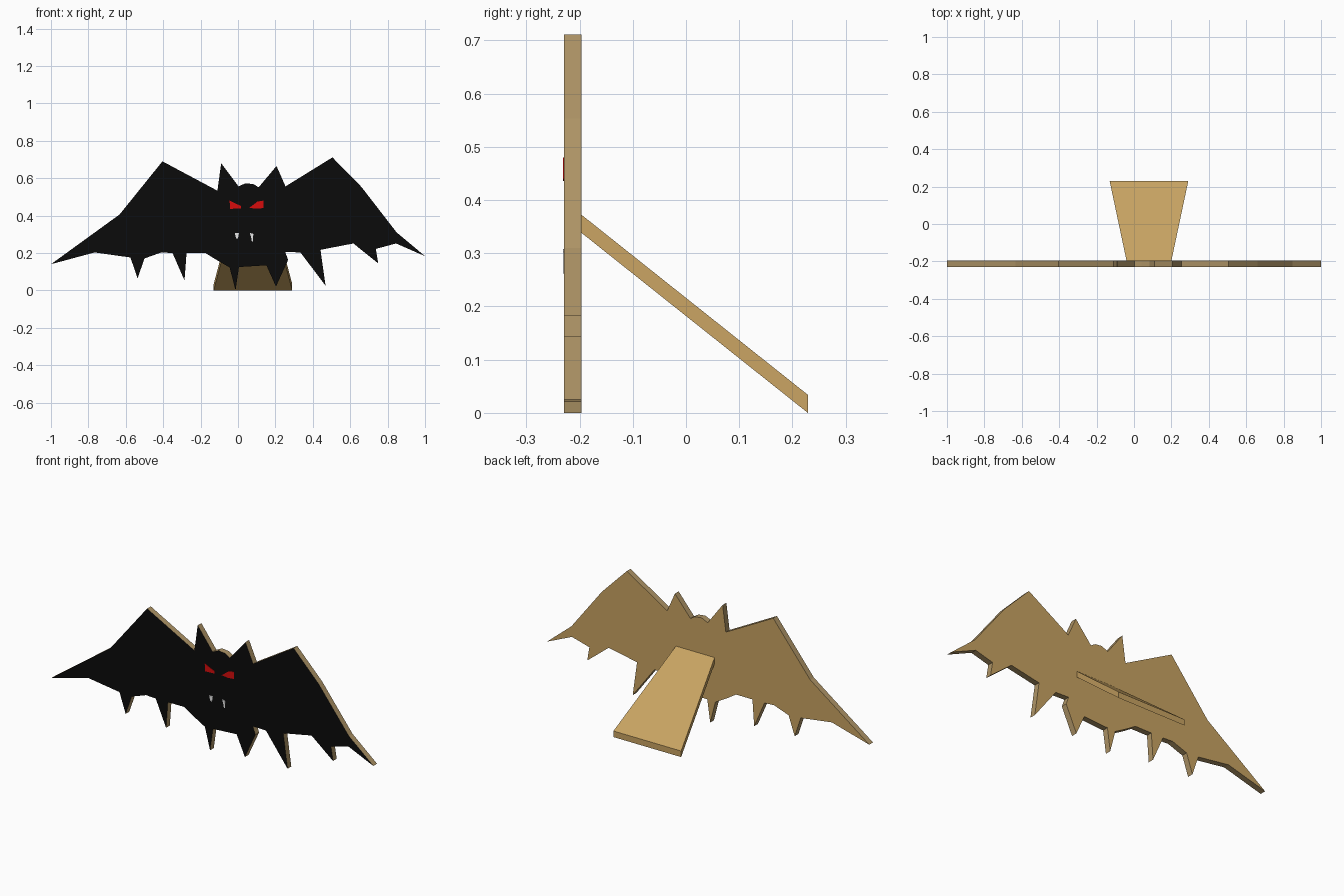
import bpy, bmesh

if "Cube" in bpy.data.objects:
    bpy.data.objects.remove(bpy.data.objects["Cube"])


def material(name, srgb):
    m = bpy.data.materials.new(name)
    m.diffuse_color = [(c / 255 / 12.92 if c < 11 else ((c / 255 + 0.055) / 1.055) ** 2.4)
                       for c in srgb] + [1]
    m.use_nodes = True
    m.node_tree.nodes["Principled BSDF"].inputs["Base Color"].default_value = m.diffuse_color
    return m


WOOD = material("wood", (200, 163, 98))
EDGE = material("cut_wood_edge", (174, 148, 102))
BLACK = material("black_paint", (11, 11, 11))
RED = material("red_paint", (215, 12, 12))
WHITE = material("white_paint", (235, 235, 235))


def plate(name, outline, y0, y1, mats, rule=None):
    """Extrude an (x, z) outline from y0 to y1."""
    bm = bmesh.new()
    face = bm.faces.new([bm.verts.new((x, y0, z)) for x, z in outline])
    ext = bmesh.ops.extrude_face_region(bm, geom=[face])["geom"]
    bmesh.ops.translate(bm, vec=(0, y1 - y0, 0),
                        verts=[v for v in ext if isinstance(v, bmesh.types.BMVert)])
    if not any(f.calc_center_median().y < y0 + 1e-6 for f in bm.faces):
        bm.faces.new([v for v in bm.verts if abs(v.co.y - y0) < 1e-6])
    bmesh.ops.recalc_face_normals(bm, faces=bm.faces)
    bm.normal_update()
    if rule:
        for f in bm.faces:
            f.material_index = rule(f.normal)
    return finish(name, bm, mats)


def finish(name, bm, mats):
    mesh = bpy.data.meshes.new(name)
    bm.to_mesh(mesh)
    bm.free()
    for m in mats:
        mesh.materials.append(m)
    ob = bpy.data.objects.new(name, mesh)
    bpy.context.collection.objects.link(ob)
    return ob


# Bat silhouette: upper edge left to right, then lower edge back
top = [(-1, .14), (-.633, .406), (-.404, .69), (-.11, .533), (-.09, .68), (.003, .556),
       (.04, .573), (.083, .568), (.11, .551), (.206, .665), (.254, .556),
       (.505, .711), (.66, .553), (.848, .31), (1, .183)]
bottom = [(.845, .251), (.737, .222), (.75, .144), (.617, .251), (.441, .217),
          (.468, .025), (.334, .203), (.252, .206), (.268, .163), (.203, .02),
          (.152, .134), (.005, .125), (-.013, 0), (-.045, .123), (-.12, .166),
          (-.174, .2), (-.275, .2), (-.286, .053), (-.35, .2), (-.41, .203),
          (-.5, .171), (-.537, .064), (-.575, .176), (-.767, .203)]
plate("bat_board", top + bottom, -.229, -.196, [BLACK, EDGE, WOOD],
      lambda n: 0 if n.y < -.5 else 2 if n.y > .5 else 1)

# Painted eyes and fangs
details = {
    "left_eye": ([(-.045, .48), (-.01, .463), (.016, .452), (.016, .438), (-.042, .436)], RED),
    "right_eye": ([(.06, .441), (.104, .475), (.136, .48), (.136, .44), (.1, .437)], RED),
    "left_fang": ([(-.018, .308), (.006, .308), (0, .278), (-.01, .278)], WHITE),
    "right_fang": ([(.062, .308), (.082, .302), (.08, .262), (.074, .262), (.07, .285)], WHITE),
}
for name, (outline, mat) in details.items():
    plate(name, outline, -.231, -.228, [mat])

# Sloping rear support, wider at the foot, ends cut vertical
bm = bmesh.new()
for y, half, z in ((-.196, .12, .338), (.229, .21, 0)):
    for sx, dz in ((-1, 0), (1, 0), (1, .034), (-1, .034)):
        bm.verts.new((.08 + sx * half, y, z + dz))
bmesh.ops.convex_hull(bm, input=bm.verts)
bmesh.ops.dissolve_limit(bm, angle_limit=.01, verts=bm.verts, edges=bm.edges)
bmesh.ops.recalc_face_normals(bm, faces=bm.faces)
finish("rear_support", bm, [WOOD])
